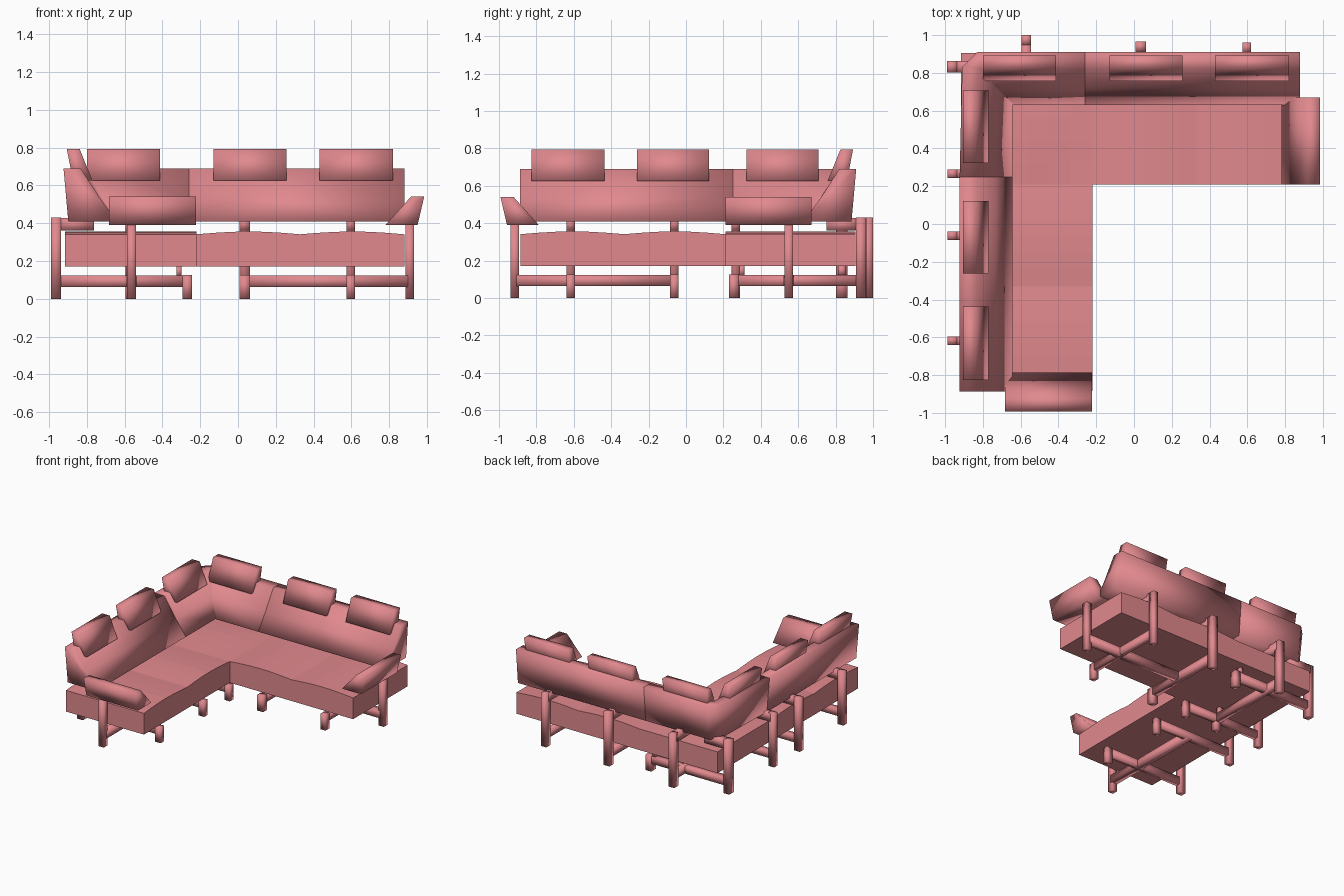
import bpy, bmesh, math

if "Cube" in bpy.data.objects:
    bpy.data.objects.remove(bpy.data.objects["Cube"])

mat = bpy.data.materials.new("pink")
mat.diffuse_color = (0.75, 0.25, 0.27, 1)
mat.use_nodes = True
mat.node_tree.nodes["Principled BSDF"].inputs["Base Color"].default_value = mat.diffuse_color

# Two mirrored wings: u runs along the wing, d is the distance towards its back
WINGS = {"rear": lambda u, d: (u, d),
         "left": lambda u, d: (-d - 0.013, -u - 0.007)}


def finish(name, bm, smooth):
    bmesh.ops.remove_doubles(bm, verts=bm.verts[:], dist=1e-5)
    bmesh.ops.recalc_face_normals(bm, faces=bm.faces[:])
    me = bpy.data.meshes.new(name)
    bm.to_mesh(me)
    bm.free()
    for p in me.polygons:
        p.use_smooth = smooth
    me.materials.append(mat)
    ob = bpy.data.objects.new(name, me)
    bpy.context.collection.objects.link(ob)


def loft(name, rings, smooth=True):
    """Skin a list of equal closed rings and cap both ends."""
    bm = bmesh.new()
    rows = [[bm.verts.new(p) for p in r] for r in rings]
    n = len(rows[0])
    for a, b in zip(rows, rows[1:]):
        for i in range(n):
            j = (i + 1) % n
            bm.faces.new((a[i], a[j], b[j], b[i]))
    bm.faces.new(rows[0])
    bm.faces.new(rows[-1])
    finish(name, bm, smooth)


def box(name, wing, u, d, z):
    rings = [[(*wing(x, y), h) for x, y in
              ((u[0], d[0]), (u[1], d[0]), (u[1], d[1]), (u[0], d[1]))] for h in z]
    loft(name, rings)


def along_u(name, wing, profile, u0, u1):
    loft(name, [[(*wing(u, d), z) for d, z in profile] for u in (u0, u1)])


# L-shaped seat with gently swelling top
def bump(t, cuts):
    for a, b in zip(cuts, cuts[1:]):
        if a <= t <= b:
            return math.sin(math.pi * (t - a) / (b - a))
    return 0


def steps(cuts, n=6):
    return [a + (b - a) * i / n for a, b in zip(cuts, cuts[1:]) for i in range(n)] + [cuts[-1]]


cx, cy = (-0.915, -0.22, 0.33, 0.88), (-0.885, -0.33, 0.21, 0.905)
xs, ys = steps(cx), steps(cy)


def top(x, y):
    bx, by = bump(x, cx), bump(y, cy)
    f = bx if x > -0.22 else by if y < 0.21 else bx * by
    return 0.341 + 0.015 * f


bm = bmesh.new()
grid = {}
for i in range(len(xs) - 1):
    for j in range(len(ys) - 1):
        if i < 6 or j >= 12:
            q = []
            for k in ((i, j), (i + 1, j), (i + 1, j + 1), (i, j + 1)):
                if k not in grid:
                    x, y = xs[k[0]], ys[k[1]]
                    grid[k] = bm.verts.new((x, y, top(x, y)))
                q.append(grid[k])
            bm.faces.new(q)
ext = bmesh.ops.extrude_face_region(bm, geom=bm.faces[:], use_keep_orig=True)
for g in ext["geom"]:
    if isinstance(g, bmesh.types.BMVert):
        g.co.z = 0.17
finish("seat", bm, False)

# Profiles as (d, z)
BACK = ((0.885, 0.41), (0.91, 0.69), (0.82, 0.69), (0.72, 0.535), (0.63, 0.41))
CUSHION = ((0.86, 0.625), (0.893, 0.793), (0.825, 0.793), (0.757, 0.625))
ARM = ((0.78, 0.39), (0.95, 0.39), (0.985, 0.54), (0.915, 0.54))

# Mitred corner back with a chamfered outer corner
rings = [[], [], [], []]
for d, z in BACK:
    c = max(0, d - 0.81) * 0.8
    for r, p in zip(rings, ((-d - 0.013, 0.25), (-d - 0.013 * (c == 0), d - c),
                            (-d + c, d), (-0.26, d))):
        r.append((*p, z))
loft("corner_back", rings)

cushions = {"rear": ((-0.8, -0.412), (-0.13, 0.256), (0.43, 0.82)),
            "left": ((-0.715, -0.33), (-0.13, 0.256), (0.43, 0.82))}
# (u, outer d, width)
posts = {"rear": ((0.597, 0.96, 0.045), (0.035, 0.965, 0.055), (-0.57, 1.0, 0.05)),
         "left": ((0.61, 0.975, 0.045), (0.055, 0.975, 0.045),
                  (-0.273, 0.975, 0.045), (-0.84, 0.977, 0.06))}

for side, w in WINGS.items():
    # Backrest, loose cushions and arm
    along_u(side + "_back", w, BACK, -0.26, 0.88)
    for a, b in cushions[side]:
        along_u(side + "_cushion", w, CUSHION, a, b)
    loft(side + "_arm", [[(*w(u, d), z) for u, z in ARM] for d in (0.21, 0.67)])
    # C-shaped supports: post, top bar, floor rail and front foot
    for u, d, t in posts[side]:
        h = t / 2
        box(side + "_post", w, (u - h, u + h), (d - 0.052, d), (0, 0.43))
        box(side + "_top_bar", w, (u - h, u + h), (0.75, d - 0.03), (0.36, 0.428))
        box(side + "_floor_rail", w, (u - h * 0.9, u + h * 0.9), (0.26, d - 0.03), (0.063, 0.122))
        box(side + "_foot", w, (u - h, u + h), (0.23, 0.28), (0, 0.125))
    # Arm post and the rail tying it to the supports
    box(side + "_arm_post", w, (0.885, 0.932), (0.527, 0.573), (0, 0.39))
    box(side + "_arm_rail", w, (0.04, 0.9), (0.522, 0.578), (0.063, 0.122))
    # Stub between corner rail and seat
    u = posts[side][-1][0]
    box(side + "_stub", w, (u - 0.02, u + 0.02), (0.285, 0.312), (0.12, 0.172))
